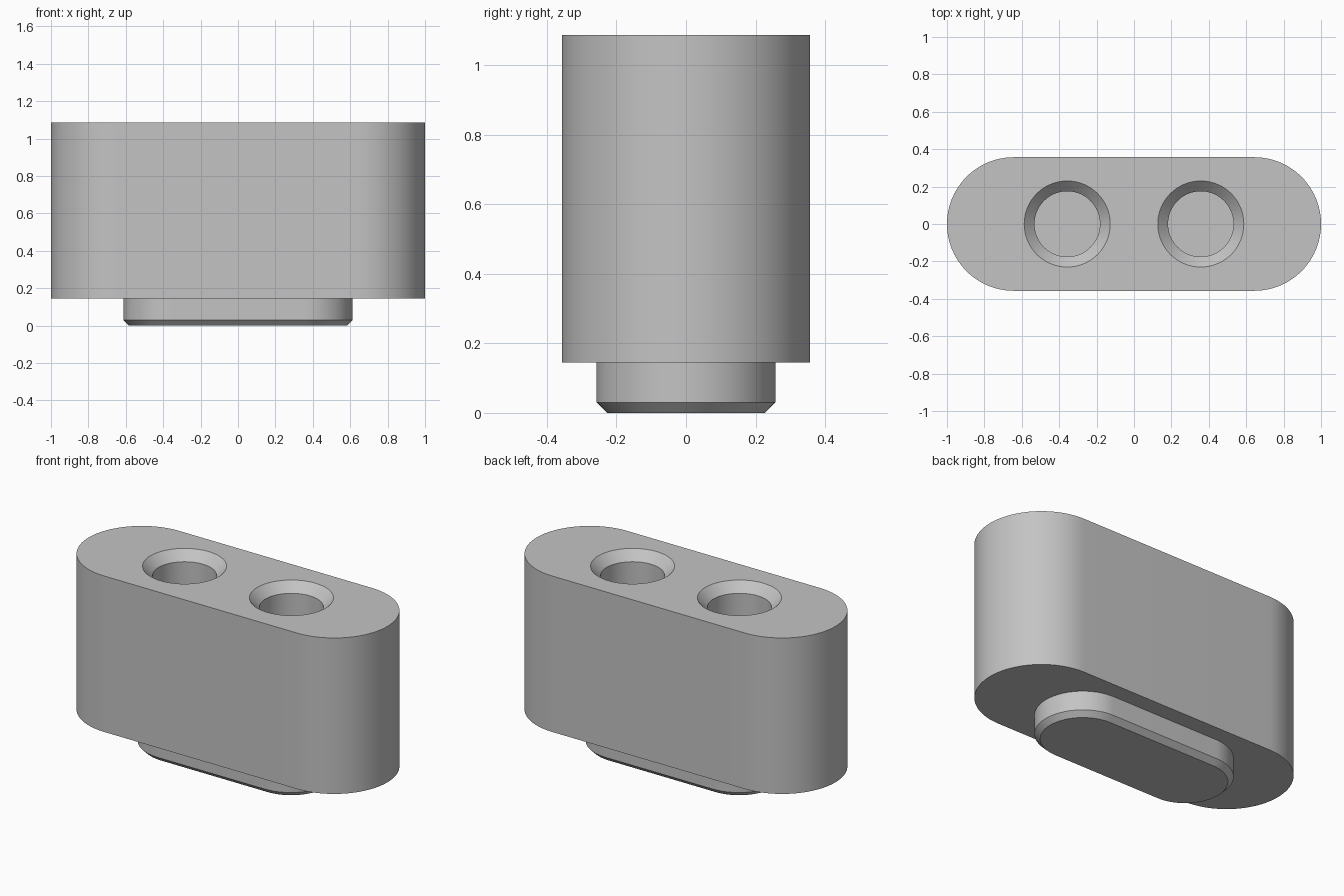
import bpy
import bmesh
import math

default_cube = bpy.data.objects.get("Cube")
if default_cube:
    bpy.data.objects.remove(default_cube, do_unlink=True)

# Single plain grey
GREY = (0.55, 0.55, 0.55, 1.0)
grey = bpy.data.materials.new("plain grey")
grey.use_nodes = True
grey.diffuse_color = GREY
grey.node_tree.nodes["Principled BSDF"].inputs["Base Color"].default_value = GREY


def slot_outline(half_span, radius, segments=48):
    """Outline of a slot: two half circles centred at +/- half_span."""
    points = []
    for centre, start in ((half_span, -math.pi / 2), (-half_span, math.pi / 2)):
        for i in range(segments + 1):
            a = start + math.pi * i / segments
            points.append((centre + radius * math.cos(a), radius * math.sin(a)))
    return points


def circle_outline(x, radius, segments=96):
    return [(x + radius * math.cos(math.tau * i / segments),
             radius * math.sin(math.tau * i / segments)) for i in range(segments)]


def loft(name, levels):
    """Closed solid through (z, outline) levels, listed from bottom to top."""
    bm = bmesh.new()
    rings = [[bm.verts.new((x, y, z)) for x, y in outline] for z, outline in levels]
    for low, high in zip(rings, rings[1:]):
        n = len(low)
        for i in range(n):
            j = (i + 1) % n
            bm.faces.new((low[i], low[j], high[j], high[i]))
    bm.faces.new(rings[0][::-1])
    bm.faces.new(rings[-1])
    mesh = bpy.data.meshes.new(name)
    bm.to_mesh(mesh)
    bm.free()
    mesh.materials.append(grey)
    obj = bpy.data.objects.new(name, mesh)
    bpy.context.collection.objects.link(obj)
    return obj


def activate(obj):
    bpy.ops.object.select_all(action='DESELECT')
    obj.select_set(True)
    bpy.context.view_layer.objects.active = obj


BODY_BOTTOM, BODY_TOP = 0.145, 1.087
HOLE_X, HOLE_R, RIM_R = 0.357, 0.175, 0.23
HOLE_BOTTOM = 0.45

# Slot-shaped body
body_outline = slot_outline(0.643, 0.357)
body = loft("body", [(BODY_BOTTOM, body_outline), (BODY_TOP, body_outline)])

# Two blind holes with countersunk rims
chamfer = RIM_R - HOLE_R
for side in (-1, 1):
    x = side * HOLE_X
    cutter = loft("hole_cutter", [
        (HOLE_BOTTOM, circle_outline(x, HOLE_R)),
        (BODY_TOP - chamfer, circle_outline(x, HOLE_R)),
        (BODY_TOP, circle_outline(x, RIM_R)),
        (BODY_TOP + 0.1, circle_outline(x, RIM_R)),
    ])
    cutter.hide_render = True
    cut = body.modifiers.new("hole", 'BOOLEAN')
    cut.operation = 'DIFFERENCE'
    cut.solver = 'EXACT'
    cut.object = cutter
    activate(body)
    bpy.ops.object.modifier_apply(modifier=cut.name)
    bpy.data.objects.remove(cutter, do_unlink=True)

# Smaller slot-shaped foot with a chamfered lower edge
foot_outline = slot_outline(0.356, 0.257)
foot = loft("foot", [
    (0.0, slot_outline(0.356, 0.227)),
    (0.03, foot_outline),
    (BODY_BOTTOM, foot_outline),
])

for part in (body, foot):
    activate(part)
    bpy.ops.object.shade_smooth_by_angle(angle=math.radians(30))
